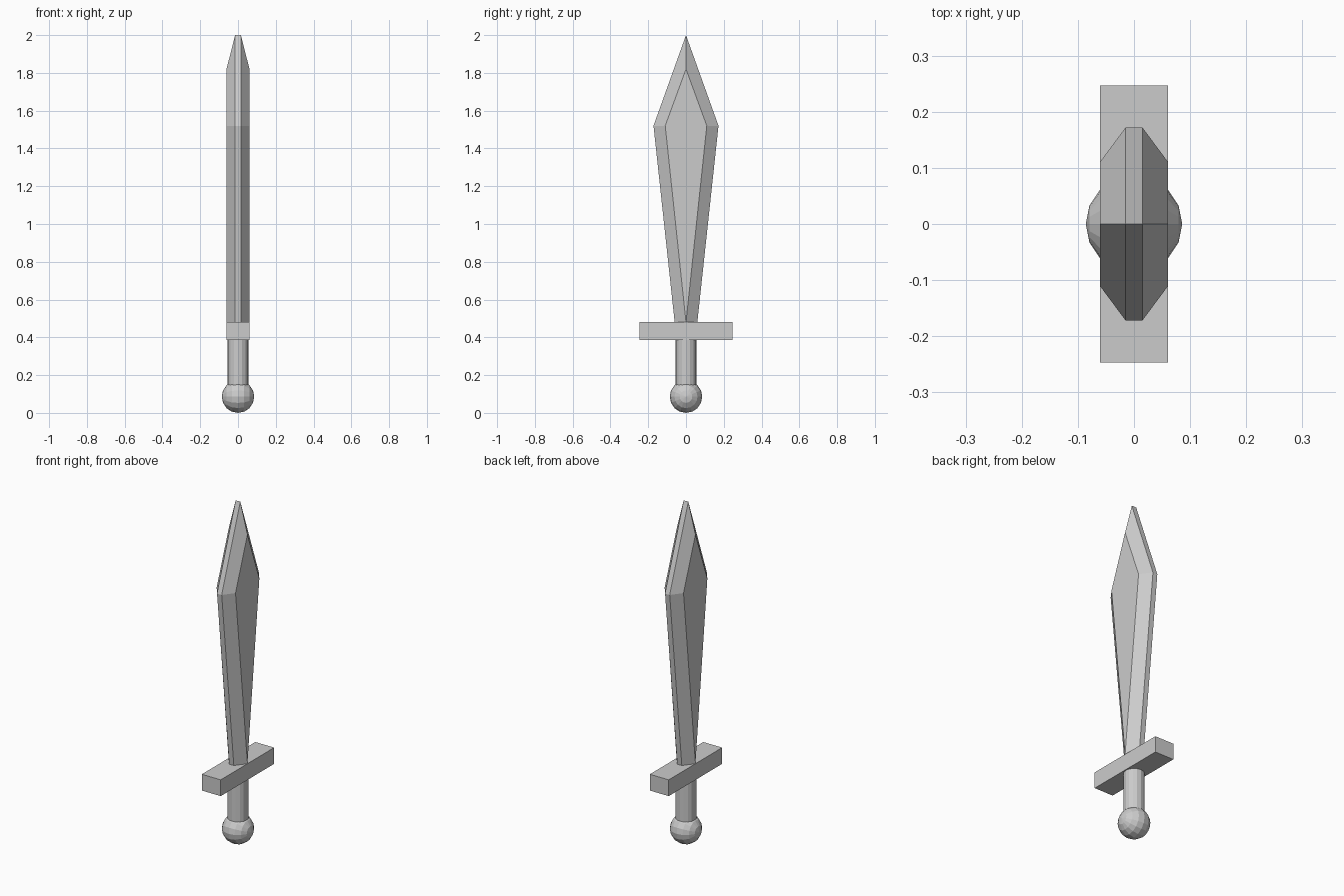
import bpy, bmesh
from math import pi

if "Cube" in bpy.data.objects:
    bpy.data.objects.remove(bpy.data.objects["Cube"])


def add_object(name, bm):
    bmesh.ops.recalc_face_normals(bm, faces=bm.faces)
    mesh = bpy.data.meshes.new(name)
    bm.to_mesh(mesh)
    bm.free()
    obj = bpy.data.objects.new(name, mesh)
    bpy.context.collection.objects.link(obj)
    return obj


# Blade: thin outer outline bevelled up to a raised kite on each side
OUTLINE = [(-0.06, 0.48), (0.06, 0.48), (0.172, 1.52), (0, 2.0), (-0.172, 1.52)]
KITE = [(0, 0.48), (0.11, 1.52), (0, 1.82), (-0.11, 1.52)]
EDGE_X, FACE_X = 0.015, 0.061

bm = bmesh.new()
rims = []
for side in (1, -1):
    rim = [bm.verts.new((side * EDGE_X, y, z)) for y, z in OUTLINE]
    kite = [bm.verts.new((side * FACE_X, y, z)) for y, z in KITE]
    bm.faces.new(kite)
    bm.faces.new((rim[0], rim[1], kite[0]))
    for i in range(4):
        bm.faces.new((rim[i + 1], rim[(i + 2) % 5], kite[(i + 1) % 4], kite[i]))
    rims.append(rim)
for i in range(5):
    j = (i + 1) % 5
    bm.faces.new((rims[0][i], rims[0][j], rims[1][j], rims[1][i]))
# Close the underside between the two rims
add_object("blade", bm)

# Crossguard
bpy.ops.mesh.primitive_cube_add(size=1, location=(0, 0, 0.4325))
guard = bpy.context.object
guard.name = "crossguard"
guard.scale = (0.122, 0.494, 0.095)

# Grip
bpy.ops.mesh.primitive_cylinder_add(vertices=16, radius=0.056, depth=0.25,
                                    location=(0, 0, 0.265))
bpy.context.object.name = "grip"

# Pommel: low-poly ball with its poles facing sideways
bpy.ops.mesh.primitive_uv_sphere_add(segments=16, ring_count=8, radius=0.086,
                                     location=(0, 0, 0.086), rotation=(0, pi / 2, 0))
bpy.context.object.name = "pommel"
